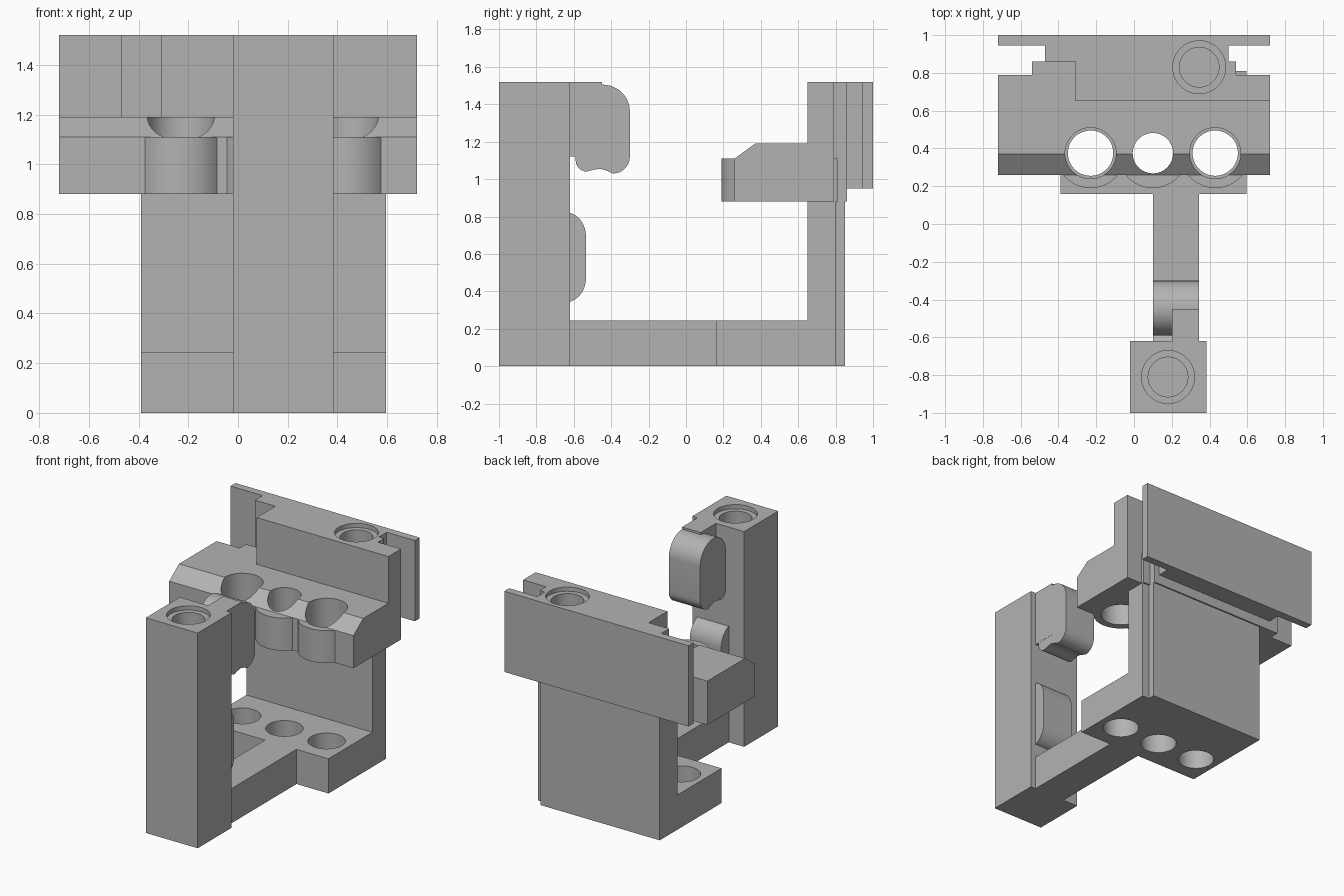
import bpy, bmesh
from math import sin, cos, radians

if "Cube" in bpy.data.objects:
    bpy.data.objects.remove(bpy.data.objects["Cube"], do_unlink=True)

grey = bpy.data.materials.new("plain grey")
grey.use_nodes = True
GREY = (0.45, 0.45, 0.45, 1)
grey.diffuse_color = GREY
grey.node_tree.nodes["Principled BSDF"].inputs["Base Color"].default_value = GREY


def prism(name, outline, axis, lo, hi):
    """Extrude an outline along x (points are y, z) or z (points are x, y)."""
    place = {"x": lambda a, b: (lo, a, b), "z": lambda a, b: (a, b, lo)}[axis]
    bm = bmesh.new()
    face = bm.faces.new([bm.verts.new(place(a, b)) for a, b in outline])
    out = bmesh.ops.extrude_face_region(bm, geom=[face])
    shift = (hi - lo, 0, 0) if axis == "x" else (0, 0, hi - lo)
    verts = [v for v in out["geom"] if isinstance(v, bmesh.types.BMVert)]
    bmesh.ops.translate(bm, verts=verts, vec=shift)
    bmesh.ops.recalc_face_normals(bm, faces=bm.faces)
    mesh = bpy.data.meshes.new(name)
    bm.to_mesh(mesh)
    bm.free()
    mesh.materials.append(grey)
    obj = bpy.data.objects.new(name, mesh)
    bpy.context.collection.objects.link(obj)
    return obj


def rect(a0, a1, b0, b1):
    return [(a0, b0), (a1, b0), (a1, b1), (a0, b1)]


def box(name, x0, x1, y0, y1, z0, z1):
    return prism(name, rect(x0, x1, y0, y1), "z", z0, z1)


def arc(a, b, ra, rb, start, end, n=12):
    angles = [radians(start + (end - start) * i / n) for i in range(n + 1)]
    return [(a + ra * cos(t), b + rb * sin(t)) for t in angles]


def cylinder(name, x, y, r, z0, z1):
    return prism(name, arc(x, y, r, r, 0, 360, 48)[:-1], "z", z0, z1)


def combine(obj, tool, operation="DIFFERENCE"):
    mod = obj.modifiers.new("combine", "BOOLEAN")
    mod.operation = operation
    mod.solver = "EXACT"
    mod.object = tool
    bpy.context.view_layer.objects.active = obj
    bpy.ops.object.modifier_apply(modifier=mod.name)
    bpy.data.objects.remove(tool, do_unlink=True)


TOP = 1.52


def magnet_socket(obj, x, y):
    combine(obj, cylinder("bore", x, y, 0.105, TOP - 0.25, TOP + 0.1))
    combine(obj, cylinder("counterbore", x, y, 0.14, TOP - 0.03, TOP + 0.1))


# Front post with a stepped socket in its top
post = box("front_post", -0.02, 0.385, -1, -0.62, 0, TOP)
magnet_socket(post, 0.18, -0.81)

# Rounded clip hung behind the post, its web and the lower bump
clip = arc(-0.445, 1.36, 0.145, 0.145, 0, 180, 24)
clip += [(-0.59, 1.10)] + arc(-0.53, 1.10, 0.06, 0.06, 180, 270, 6)
clip += [(-0.495, 1.05), (-0.46, 1.055), (-0.43, 1.047)]
clip += arc(-0.39, 1.12, 0.09, 0.09, 270, 360, 8)
prism("clip_body", clip, "x", 0.10, 0.344)
box("clip_web", 0.2, 0.345, -0.62, -0.45, 1.12, TOP)
bump = [(-0.63, 0.345)] + arc(-0.65, 0.47, 0.115, 0.13, -75, 0)
bump += arc(-0.65, 0.695, 0.115, 0.13, 0, 75) + [(-0.63, 0.82)]
prism("lower_bump", bump, "x", 0.10, 0.345)

# Floor: arm to the post and plate with three holes
box("floor_arm", 0.10, 0.345, -0.62, 0.16, 0, 0.245)
HOLES = [(-0.23, 0.135), (0.10, 0.107), (0.43, 0.135)]
HOLE_Y = 0.375
floor = box("floor_plate", -0.39, 0.595, 0.16, 0.65, 0, 0.245)
for x, r in HOLES:
    combine(floor, cylinder("cutter", x, HOLE_Y, 0.12, -0.1, 0.4))

# Upright wall with a notched rear corner
wall = [(-0.39, 0.65), (0.595, 0.65), (0.595, 0.80), (0.54, 0.80),
        (0.54, 0.85), (-0.39, 0.85)]
prism("back_wall", wall, "z", 0, 0.88)

# Holder shelf: chamfered front, three collars and through holes
shelf = [(0.26, 0.88), (0.79, 0.88), (0.79, 1.19), (0.37, 1.19), (0.26, 1.11)]
holder = prism("holder_shelf", shelf, "x", -0.72, 0.72)
for x, r in HOLES:
    combine(holder, cylinder("collar", x, HOLE_Y, 0.185, 0.88, 1.11), "UNION")
for x, r in HOLES:
    combine(holder, cylinder("cutter", x, HOLE_Y, r, 0.7, 1.4))
box("shelf_back", -0.54, 0.54, 0.79, 0.86, 0.88, 1.19)
box("shelf_corner", 0.54, 0.595, 0.79, 0.81, 0.88, 1.11)

# Raised block and the rear rail with side slots
block = [(-0.31, 0.65), (0.72, 0.65), (0.72, 0.79), (0.54, 0.79),
         (0.54, 0.86), (-0.31, 0.86)]
raised = prism("raised_block", block, "z", 1.19, TOP)
rail = [(-0.47, 0.86), (0.5, 0.86), (0.5, 0.945), (0.72, 0.945),
        (0.72, 1), (-0.72, 1), (-0.72, 0.945), (-0.47, 0.945)]
rear = prism("rear_rail", rail, "z", 0.95, TOP)
for part in (raised, rear):
    magnet_socket(part, 0.345, 0.83)

# Smooth the curved sides only
bpy.ops.object.select_all(action="DESELECT")
for obj in bpy.context.collection.objects:
    if obj.type == "MESH" and grey.name in obj.data.materials:
        obj.select_set(True)
        bpy.context.view_layer.objects.active = obj
bpy.ops.object.shade_smooth_by_angle(angle=radians(25))
